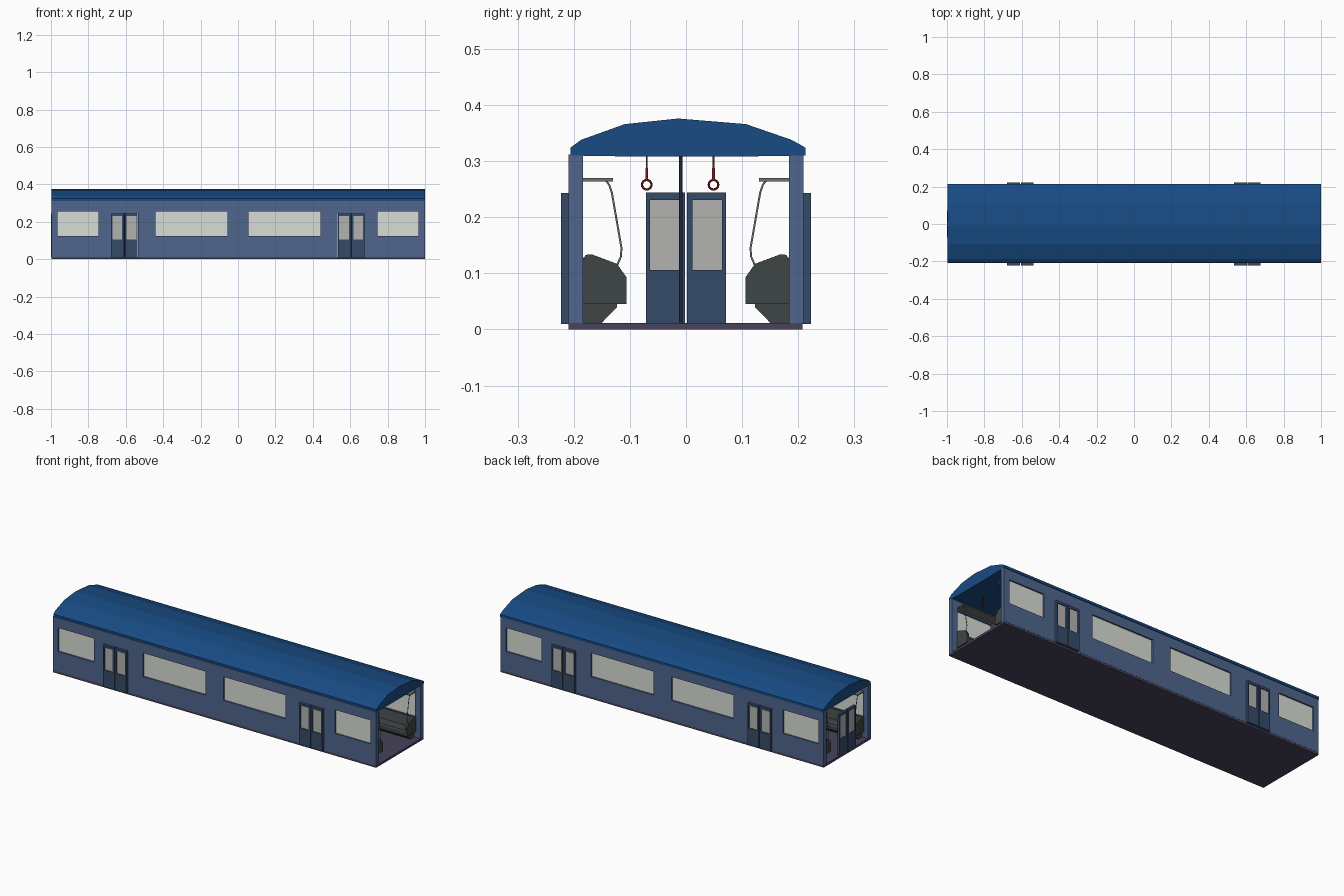
import bpy, bmesh, math
from mathutils import Matrix

if "Cube" in bpy.data.objects:
    bpy.data.objects.remove(bpy.data.objects["Cube"])


def material(name, rgb):
    m = bpy.data.materials.new(name)
    m.diffuse_color = (*rgb, 1)
    m.use_nodes = True
    m.node_tree.nodes["Principled BSDF"].inputs["Base Color"].default_value = m.diffuse_color
    return m


ROOF = material("roof_blue", (0.009, 0.07, 0.23))
WALL = material("wall_blue", (0.08, 0.13, 0.27))
DOOR = material("door_blue", (0.035, 0.07, 0.14))
GLASS = material("window_glass", (0.70, 0.72, 0.67))
DOOR_GLASS = material("door_glass", (0.45, 0.45, 0.44))
SEAT = material("seat_green_grey", (0.048, 0.062, 0.06))
FLOOR = material("floor_purple", (0.065, 0.055, 0.105))
POLE = material("pole_navy", (0.012, 0.018, 0.05))
RED = material("strap_red", (0.24, 0.013, 0.01))
DARK = material("strap_dark", (0.03, 0.03, 0.035))
STEEL = material("steel", (0.16, 0.16, 0.16))


def finish(name, bm, mat):
    me = bpy.data.meshes.new(name)
    bmesh.ops.recalc_face_normals(bm, faces=bm.faces)
    bm.to_mesh(me)
    bm.free()
    ob = bpy.data.objects.new(name, me)
    bpy.context.collection.objects.link(ob)
    me.materials.append(mat)
    return ob


def box(name, x, y, z, mat):
    """Box from (min, max) ranges."""
    bm = bmesh.new()
    bmesh.ops.create_cube(bm, size=1)
    for v in bm.verts:
        v.co = [r[0] + (c + 0.5) * (r[1] - r[0]) for c, r in zip(v.co, (x, y, z))]
    return finish(name, bm, mat)


def extrude(name, profile, x0, x1, mat):
    """Extrude a (y, z) profile along x."""
    bm = bmesh.new()
    face = bm.faces.new([bm.verts.new((x0, y, z)) for y, z in profile])
    new = bmesh.ops.extrude_face_region(bm, geom=[face])["geom"]
    bmesh.ops.translate(bm, vec=(x1 - x0, 0, 0),
                        verts=[g for g in new if isinstance(g, bmesh.types.BMVert)])
    return finish(name, bm, mat)


def panel(name, x, z, holes, thick, mat):
    """Upright slab in the xz plane with rectangular holes (x0, x1, z0, z1)."""
    xs = sorted({*x, *(h[0] for h in holes), *(h[1] for h in holes)})
    zs = sorted({*z, *(h[2] for h in holes), *(h[3] for h in holes)})
    bm = bmesh.new()
    grid = {(i, j): bm.verts.new((a, 0, b)) for i, a in enumerate(xs) for j, b in enumerate(zs)}
    for i in range(len(xs) - 1):
        for j in range(len(zs) - 1):
            cx, cz = (xs[i] + xs[i + 1]) / 2, (zs[j] + zs[j + 1]) / 2
            if not any(h[0] < cx < h[1] and h[2] < cz < h[3] for h in holes):
                bm.faces.new([grid[i, j], grid[i + 1, j], grid[i + 1, j + 1], grid[i, j + 1]])
    bmesh.ops.delete(bm, geom=[v for v in bm.verts if not v.link_faces], context='VERTS')
    ob = finish(name, bm, mat)
    mod = ob.modifiers.new("thickness", 'SOLIDIFY')
    mod.thickness, mod.offset = thick, 0
    return ob


def rod(name, pts, radius, mat):
    cu = bpy.data.curves.new(name, 'CURVE')
    cu.dimensions = '3D'
    cu.bevel_depth, cu.bevel_resolution, cu.use_fill_caps = radius, 1, True
    sp = cu.splines.new('POLY')
    sp.points.add(len(pts) - 1)
    for p, co in zip(sp.points, pts):
        p.co = (*co, 1)
    cu.materials.append(mat)
    ob = bpy.data.objects.new(name, cu)
    bpy.context.collection.objects.link(ob)
    return ob


def double_door(name, location, angle, thick):
    """Two leaves, each with a tall upper pane."""
    for side in (-1, 1):
        x = sorted((side * 0.002, side * 0.071))
        hole = (*sorted((side * 0.012, side * 0.064)), 0.105, 0.230)
        leaf = panel(name + "_leaf", x, (0.01, 0.243), [hole], thick, DOOR)
        pane = panel(name + "_glass", hole[:2], hole[2:], [], thick * 0.6, DOOR_GLASS)
        for ob in (leaf, pane):
            ob.matrix_world = Matrix.Translation(location) @ Matrix.Rotation(angle, 4, 'Z')


X0, X1 = -0.997, 1.0
DOOR_X = (-0.607, 0.605)
WINDOWS = [(-0.965, -0.745), (-0.44, -0.056), (0.056, 0.44), (0.746, 0.965)]

# floor
box("floor", (X0, X1), (-0.209, 0.208), (0, 0.012), FLOOR)

# faceted roof with flat ceiling
extrude("roof", [(-0.206, 0.31), (-0.206, 0.324), (-0.187, 0.338), (-0.109, 0.366),
                 (-0.014, 0.376), (0.107, 0.366), (0.188, 0.338), (0.213, 0.324),
                 (0.213, 0.31), (0.08, 0.308), (-0.08, 0.308)], X0, X1, ROOF)

# side walls with windows and sliding doors
for s in (-1, 1):
    holes = [(a, b, 0.124, 0.256) for a, b in WINDOWS]
    holes += [(d - 0.072, d + 0.072, 0.012, 0.244) for d in DOOR_X]
    wall = panel("side_wall", (X0, X1), (0.012, 0.312), holes, 0.025, WALL)
    wall.location.y = s * 0.1965
    for a, b in WINDOWS:
        pane = panel("window", (a, b), (0.124, 0.256), [], 0.006, GLASS)
        pane.location.y = s * 0.1975
    for d in DOOR_X:
        double_door("side_door", (d, s * 0.209, 0), 0, 0.027)

# end door at the left end
double_door("end_door", (-0.993, 0, 0.001), math.pi / 2, 0.014)

# benches, racks and grab rails along both walls
END = [(0.184, 0.045), (0.184, 0.122), (0.179, 0.133), (0.168, 0.134),
       (0.123, 0.117), (0.106, 0.093), (0.106, 0.045)]
CUSHION = [(0.184, 0.045), (0.184, 0.128), (0.172, 0.128), (0.158, 0.078),
           (0.112, 0.074), (0.108, 0.066), (0.108, 0.045)]
BASE = [(0.184, 0.012), (0.184, 0.046), (0.123, 0.046), (0.123, 0.04), (0.150, 0.012)]
RAIL = [(0.143, 0.266), (0.137, 0.258), (0.132, 0.243), (0.115, 0.145),
        (0.116, 0.130), (0.124, 0.112)]
for s in (-1, 1):
    def side(profile):
        return [(s * y, z) for y, z in profile]
    for a, b in ((-0.97, -0.71), (-0.5, 0.5), (0.71, 0.97)):
        extrude("bench_cushion", side(CUSHION), a + 0.012, b - 0.012, SEAT)
        extrude("bench_base", side(BASE), a + 0.01, b - 0.01, SEAT)
        box("luggage_rack", (a, b), sorted((s * 0.130, s * 0.186)), (0.264, 0.27), STEEL)
        for x in (a, b - 0.012):
            extrude("bench_end_panel", side(END), x, x + 0.012, SEAT)
            rod("grab_rail", [(x + 0.006, y, z) for y, z in side(RAIL)], 0.002, STEEL)

# centre poles
for x in (-0.605, 0, 0.605):
    rod("centre_pole", [(x, -0.009, 0.01), (x, -0.009, 0.312)], 0.0037, POLE)

# hanging straps with rings
for y in (-0.07, 0.049):
    for i in range(13):
        x = -0.9 + 0.15 * i
        rod("strap_top", [(x, y, 0.285), (x, y, 0.312)], 0.002, DARK)
        rod("strap_grip", [(x, y, 0.266), (x, y, 0.288)], 0.0027, RED)
        bpy.ops.mesh.primitive_torus_add(major_segments=16, minor_segments=6,
                                         major_radius=0.0085, minor_radius=0.002,
                                         location=(x, y, 0.258), rotation=(0, math.pi / 2, 0))
        ring = bpy.context.object
        ring.name = "strap_ring"
        ring.data.materials.append(RED)
        bpy.ops.object.shade_smooth_by_angle()
